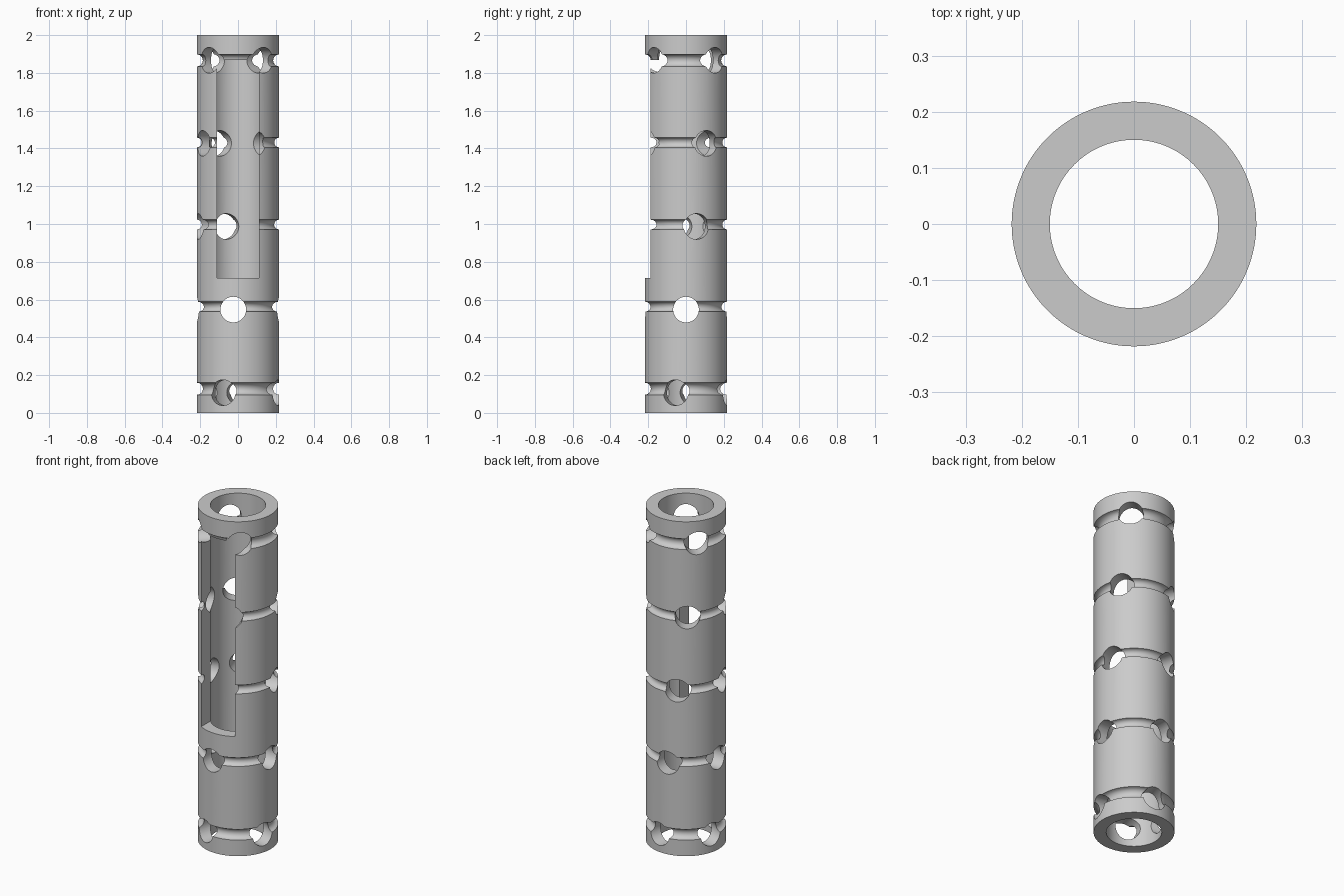
import bpy, bmesh, math
from mathutils import Matrix, Vector

old = bpy.data.objects.get("Cube")
if old:
    bpy.data.objects.remove(old, do_unlink=True)

OUTER, INNER, HEIGHT = 0.218, 0.15, 2.0
HOLE_R = 0.068
ROWS = 5
SIDES = 128

grey = bpy.data.materials.new("plain grey")
grey.use_nodes = True
colour = (0.6, 0.6, 0.6, 1)
grey.diffuse_color = colour
grey.node_tree.nodes["Principled BSDF"].inputs["Base Color"].default_value = colour


def make_object(name, bm):
    bmesh.ops.recalc_face_normals(bm, faces=bm.faces)
    mesh = bpy.data.meshes.new(name)
    bm.to_mesh(mesh)
    bm.free()
    mesh.materials.append(grey)
    obj = bpy.data.objects.new(name, mesh)
    bpy.context.collection.objects.link(obj)
    return obj


# Tube profile with a round groove at each row of holes
profile = [(INNER, 0), (OUTER, 0)]
for row in range(ROWS):
    z = 0.128 + 0.4345 * row
    r = 0.032 if row in (0, ROWS - 1) else 0.026
    for i in range(9):
        a = math.pi * i / 8
        profile.append((OUTER - r * math.sin(a), z - r * math.cos(a)))
profile += [(OUTER, HEIGHT), (INNER, HEIGHT)]

bm = bmesh.new()
rings = []
for i in range(SIDES):
    a = math.tau * i / SIDES
    rings.append([bm.verts.new((r * math.cos(a), r * math.sin(a), z)) for r, z in profile])
for i, ring in enumerate(rings):
    following = rings[(i + 1) % SIDES]
    for j in range(len(profile)):
        k = (j + 1) % len(profile)
        bm.faces.new((ring[j], following[j], following[k], ring[k]))
tube = make_object("grooved_tube", bm)

# Cross-drilled holes: two at right angles per row, each row turned further
cutters = []
for row in range(ROWS):
    turn = math.radians(15 * (row - 1))
    z = 0.107 + 0.44 * row
    for angle, offset in ((turn, 0), (turn + math.pi / 2, 0.025)):
        axis = Vector((math.cos(angle), math.sin(angle), 0))
        side = Vector((-axis.y, axis.x, 0)) * offset
        bm = bmesh.new()
        bmesh.ops.create_cone(
            bm, cap_ends=True, segments=48, radius1=HOLE_R, radius2=HOLE_R, depth=1,
            matrix=Matrix.Translation(side + Vector((0, 0, z)))
            @ axis.to_track_quat("Z", "Y").to_matrix().to_4x4())
        cutters.append(make_object("hole_cutter", bm))

# Long window through the front wall
low, high = 0.715, 1.867
bm = bmesh.new()
bmesh.ops.create_cube(
    bm, size=1, matrix=Matrix.Translation((0, -0.2, (low + high) / 2))
    @ Matrix.Diagonal((0.224, 0.4, high - low, 1)))
cutters.append(make_object("window_cutter", bm))

for cutter in cutters:
    cutter.hide_render = True
    mod = tube.modifiers.new("cut", "BOOLEAN")
    mod.operation = "DIFFERENCE"
    mod.solver = "EXACT"
    mod.object = cutter

# Bake the cuts and discard the cutters
depsgraph = bpy.context.evaluated_depsgraph_get()
cut_mesh = bpy.data.meshes.new_from_object(tube.evaluated_get(depsgraph))
tube.modifiers.clear()
tube.data = cut_mesh
for cutter in cutters:
    bpy.data.objects.remove(cutter, do_unlink=True)
cut_mesh.materials.clear()
cut_mesh.materials.append(grey)
for face in cut_mesh.polygons:
    face.material_index = 0

bpy.ops.object.select_all(action="DESELECT")
tube.select_set(True)
bpy.context.view_layer.objects.active = tube
bpy.ops.object.shade_smooth_by_angle(angle=math.radians(30))
